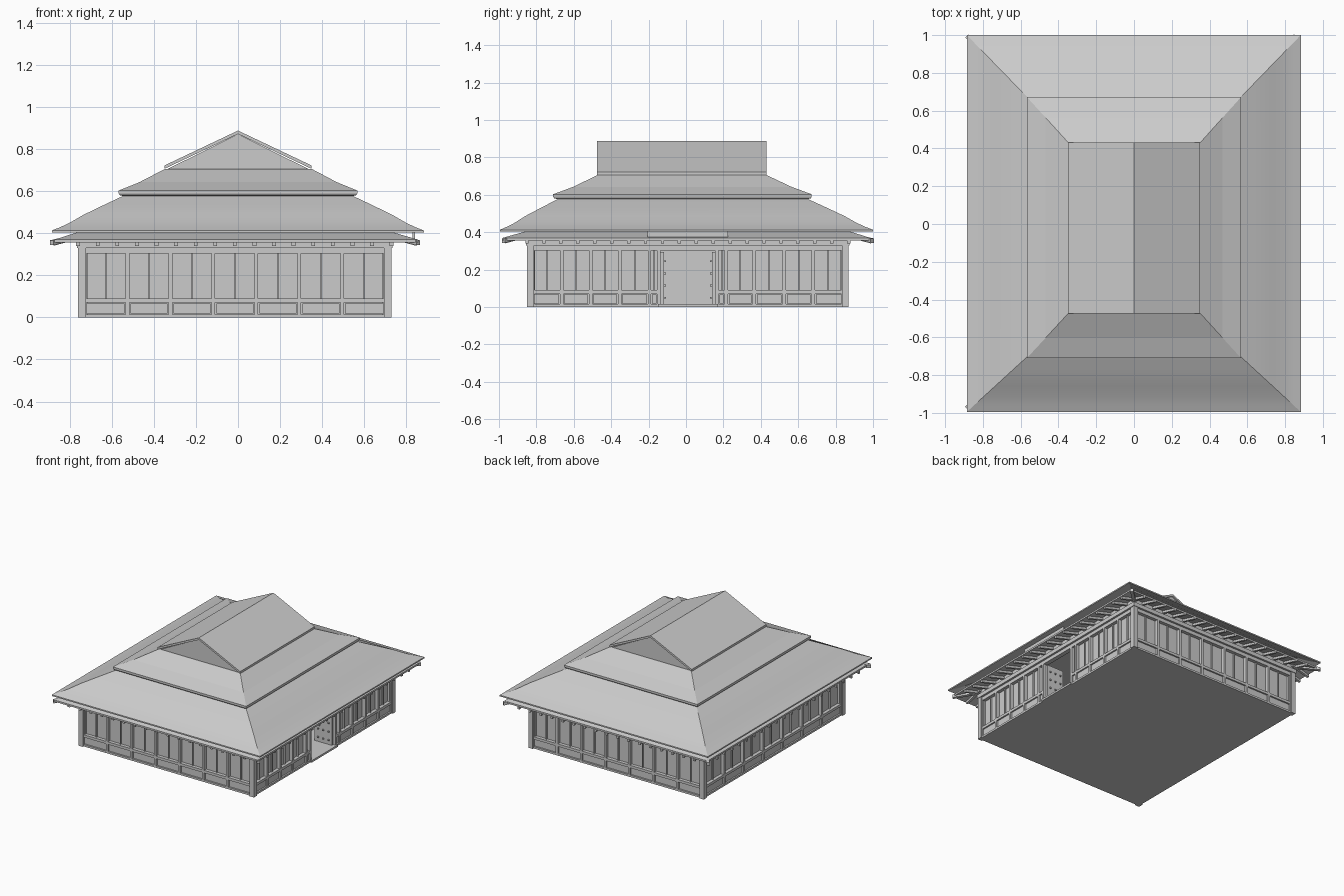
import bpy, bmesh
from math import radians
from mathutils import Matrix, Vector

if "Cube" in bpy.data.objects:
    bpy.data.objects.remove(bpy.data.objects["Cube"])


def finish(name, bm, smooth=False):
    bmesh.ops.recalc_face_normals(bm, faces=bm.faces[:])
    me = bpy.data.meshes.new(name)
    bm.to_mesh(me)
    bm.free()
    ob = bpy.data.objects.new(name, me)
    bpy.context.collection.objects.link(ob)
    if smooth:
        bpy.ops.object.select_all(action='DESELECT')
        bpy.context.view_layer.objects.active = ob
        ob.select_set(True)
        bpy.ops.object.shade_smooth_by_angle(angle=radians(25))
    return ob


def boxes(name, items, matrix=Matrix(), shear=0.0):
    """Boxes as (x0, x1, y0, y1, z0, z1); shear raises z along local y."""
    bm = bmesh.new()
    for x0, x1, y0, y1, z0, z1 in items:
        vs = bmesh.ops.create_cube(bm, size=1)['verts']
        for v in vs:
            x = x1 if v.co.x > 0 else x0
            y = y1 if v.co.y > 0 else y0
            z = z1 if v.co.z > 0 else z0
            v.co = matrix @ Vector((x, y, z + shear * y))
    return finish(name, bm)


def loft(name, loops, ring=False, cap_top=False, smooth=False):
    """Skin rectangles given as (x0, x1, y0, y1, z)."""
    bm = bmesh.new()
    rows = [[bm.verts.new((x, y, z)) for x, y in
             ((x0, y0), (x1, y0), (x1, y1), (x0, y1))]
            for x0, x1, y0, y1, z in loops]
    pairs = list(zip(rows, rows[1:])) + ([(rows[-1], rows[0])] if ring else [])
    for a, b in pairs:
        for i in range(4):
            j = (i + 1) % 4
            bm.faces.new((a[i], a[j], b[j], b[i]))
    if cap_top:
        bm.faces.new(rows[-1])
    if cap_top and not ring:
        bm.faces.new(rows[0][::-1])
    return finish(name, bm, smooth)


X0, X1, Y0, Y1 = -0.76, 0.73, -0.85, 0.87   # outer faces of the corner posts
CX, CY = (X0 + X1) / 2, (Y0 + Y1) / 2
HX, HY = (X1 - X0) / 2, (Y1 - Y0) / 2


def side(x, y, deg):
    return Matrix.Translation((x, y, 0)) @ Matrix.Rotation(radians(deg), 4, 'Z')


def even(half, n):
    a = half - 0.03
    return [-a + 2 * a * i / n for i in range(n + 1)]


# Floor and corner posts
boxes("floor", [(X0 + .02, X1 - .02, Y0 + .02, Y1 - .02, 0, .012)])
boxes("corner_posts", [(x, x + .037, y, y + .037, 0, .345)
                       for x in (X0, X1 - .037) for y in (Y0, Y1 - .037)])


def wall(name, m, half, posts, door=None):
    spans = [(-half + .02, half - .02)]
    if door:
        spans = [(-half + .02, door[0]), (door[1], half - .02)]
    # recessed panels, sills and rails
    boxes(name + "_panels", [(a, b, .036, .044, 0, .33) for a, b in spans], m)
    frame = []
    for a, b in spans:
        frame += [(a, b, .01, .044, 0, .015), (a, b, .01, .044, .07, .09)]
    frame.append((-half + .02, half - .02, .01, .044, .303, .345))
    frame += [(p - .009, p + .009, .01, .044, 0, .31) for p in posts]
    # thin centre bars and raised skirting boards in every bay
    for a, b in zip(posts, posts[1:]):
        c = (a + b) / 2
        if door and door[0] < c < door[1]:
            continue
        frame.append((c - .004, c + .004, .026, .04, .09, .305))
        frame.append((a + .014, b - .014, .018, .04, .018, .067))
    boxes(name + "_frame", frame, m)
    boxes(name + "_beam", [(-half - .005, half + .005, -.005, .05, .33, .36),
                           (-half + .01, half - .01, .01, .044, .36, .42)], m)
    # sloping rafters below the eave board
    n = int(half * 2 / .09)
    boxes(name + "_rafters",
          [(-half + 2 * half * i / n - .009, -half + 2 * half * i / n + .009,
            -.118, .03, .372, .39) for i in range(n + 1)], m, shear=.27)


south = side(CX, Y0, 0)
east = side(X1, CY, 90)
north = side(CX, Y1, 180)
west = side(X0, CY, 270)
door = (-.155, .155)
right = [-.83, -.675, -.52, -.365, -.205, door[0], door[1],
         .205, .355, .515, .67, .83]
wall("front_wall", south, HX, even(HX, 7))
wall("right_wall", east, HY, right, door)
wall("back_wall", north, HX, even(HX, 7))
wall("left_wall", west, HY, even(HY, 7))

# Gate leaves swung inward, with studs
leaves = []
for s in (-1, 1):
    leaf_in, leaf_out = sorted((s * .128, s * .148))
    leaves.append((leaf_in, leaf_out, .03, .175, .015, .295))
    for row in range(4):
        for col in range(3):
            a, b = sorted((s * .118, s * .13))
            u, z = .055 + col * .045, .05 + row * .065
            leaves.append((a, b, u - .005, u + .005, z - .005, z + .005))
boxes("gate_leaves", leaves, east)
boxes("gate_threshold", [(-.16, .16, .0, .05, 0, .015)], east)
boxes("gate_board", [(-.215, .215, -.112, -.1, .37, .405)], east)

# Sloping eave board under the main roof
loft("eave_board", [
    (X0 - .112, X1 + .125, Y0 - .13, Y1 + .115, .357),
    (X0 - .112, X1 + .125, Y0 - .13, Y1 + .115, .37),
    (X0 + .02, X1 - .02, Y0 + .02, Y1 - .02, .412),
    (X0 + .02, X1 - .02, Y0 + .02, Y1 - .02, .398)], ring=True)

# Hip rafters poking out at the corners
for sx, x in ((-1, X0), (1, X1)):
    for sy, y in ((-1, Y0), (1, Y1)):
        ang = Vector((0, -1)).angle_signed(Vector((sx, sy)))
        m = Matrix.Translation((x, y, 0)) @ Matrix.Rotation(-ang, 4, 'Z')
        boxes("hip_rafter", [(-.012, .012, -.178, .02, .372, .395)], m, shear=.16)


def between(outer, inner, t, z):
    return tuple(o + (i - o) * t for o, i in zip(outer, inner)) + (z,)


# Main flared roof with a thin underside
out, inn = (-.885, .883, -.995, 1.0), (-.53, .53, -.67, .635)
loft("main_roof", [between(out, inn, t, z) for t, z in (
    (0, .403), (0, .413), (.12, .43), (.24, .45), (.42, .487), (.7, .535),
    (1, .585), (1, .57), (.7, .521), (.42, .473), (.2, .43))],
    ring=True, smooth=True)

# Middle tier with an undercut lip
out, inn = (-.567, .567, -.71, .672), (-.347, .35, -.472, .43)
loft("middle_roof", [between(out, inn, t, z) for t, z in (
    (.16, .574), (.02, .581), (0, .59), (0, .603), (.45, .643), (1, .706))],
    cap_top=True)


# Top gable: solid pediment and two roof slabs
def prism(name, profile, y0, y1):
    bm = bmesh.new()
    f = bm.faces.new([bm.verts.new((x, y0, z)) for x, z in profile])
    ext = bmesh.ops.extrude_face_region(bm, geom=[f])['geom']
    bmesh.ops.translate(bm, vec=(0, y1 - y0, 0),
                        verts=[g for g in ext if isinstance(g, bmesh.types.BMVert)])
    return finish(name, bm)


prism("gable_wall", [(-.335, .705), (.335, .705), (0, .872)], -.462, .42)
prism("gable_roof", [(-.35, .706), (-.35, .722), (0, .888), (.35, .722),
                     (.35, .706), (0, .872)], -.475, .431)
